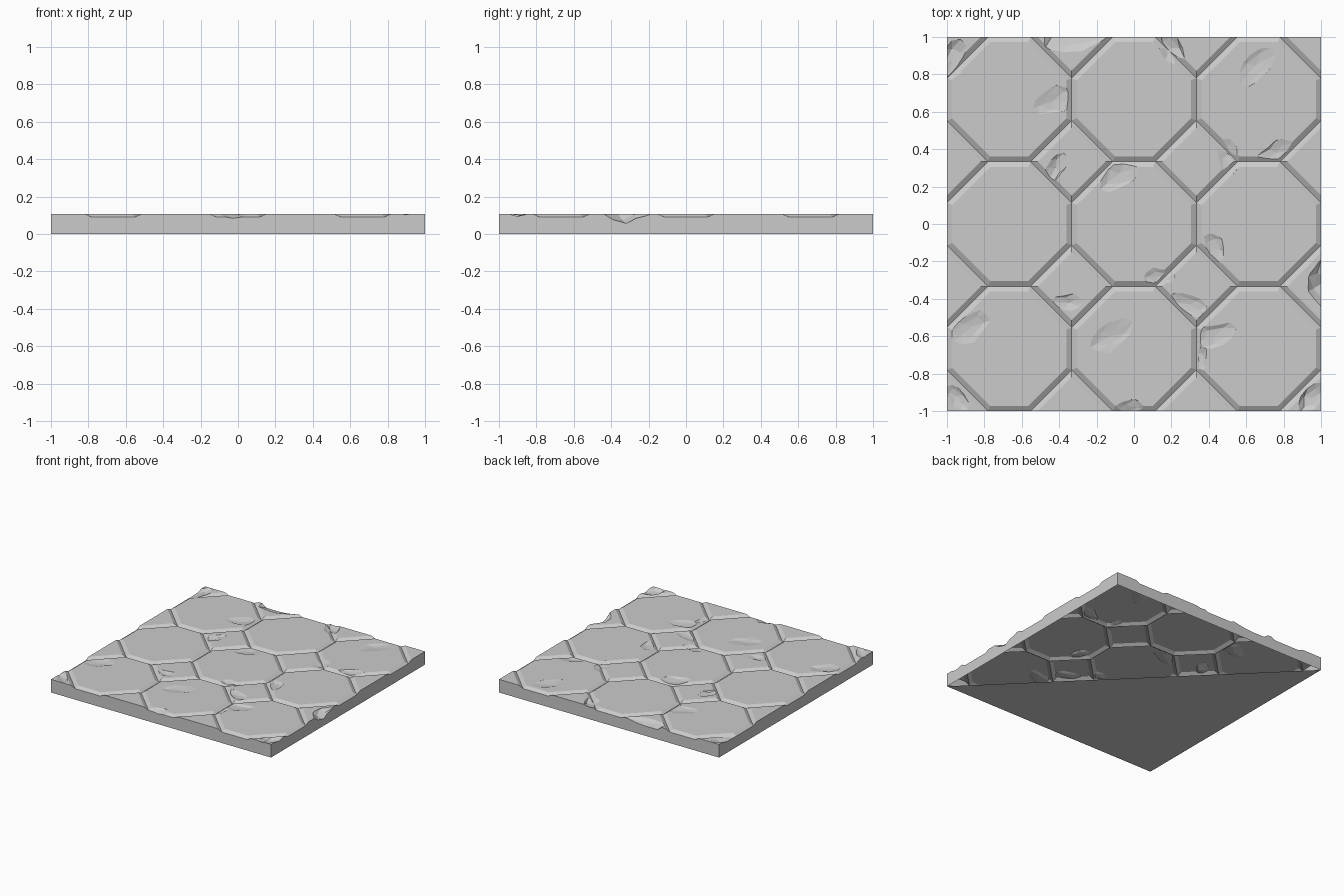
import bpy, bmesh, math, random
from mathutils import Vector, Matrix

random.seed(4)
TOP, GROOVE, BEVEL = 0.108, 0.09, 0.028
PITCH = 2 / 3
CUT = 0.22                      # half diagonal of the square tiles
HALF = PITCH / 2

if "Cube" in bpy.data.objects:
    bpy.data.objects.remove(bpy.data.objects["Cube"])

stone = bpy.data.materials.new("grey stone")
stone.use_nodes = True
GREY = (0.6, 0.6, 0.6, 1)
stone.diffuse_color = GREY
stone.node_tree.nodes["Principled BSDF"].inputs["Base Color"].default_value = GREY


def on_border(a, b):
    return any(abs(abs(a[k]) - 1) < 1e-4 and abs(a[k] - b[k]) < 1e-4 for k in (0, 1))


def inset_outline(points, widths):
    """Move each edge of a counter-clockwise outline inward by its own width."""
    result = []
    for i, p in enumerate(points):
        before = (p - points[i - 1]).normalized()
        after = (points[(i + 1) % len(points)] - p).normalized()
        n1, n2 = Vector((-before.y, before.x)), Vector((-after.y, after.x))
        det = n1.x * n2.y - n1.y * n2.x
        w1, w2 = widths[i - 1], widths[i]
        result.append(p + Vector((w1 * n2.y - w2 * n1.y, w2 * n1.x - w1 * n2.x)) / det)
    return result


def add_tile(bm, points, bevel_border):
    """A flat tile top with a sloped skirt down to the groove."""
    mid = sum(points, Vector((0, 0))) / len(points)
    points.sort(key=lambda p: math.atan2(p.y - mid.y, p.x - mid.x))
    n = len(points)
    widths = [0 if on_border(points[i], points[(i + 1) % n]) and not bevel_border else BEVEL
              for i in range(n)]
    rim = [bm.verts.new((p.x, p.y, GROOVE)) for p in points]
    crown = [bm.verts.new((p.x, p.y, TOP)) for p in inset_outline(points, widths)]
    bm.faces.new(crown)
    for i in range(n):
        j = (i + 1) % n
        bm.faces.new((rim[i], rim[j], crown[j], crown[i]))


def make_object(name, bm):
    mesh = bpy.data.meshes.new(name)
    bm.to_mesh(mesh)
    bm.free()
    obj = bpy.data.objects.new(name, mesh)
    bpy.context.collection.objects.link(obj)
    return obj


# Octagon tiles with small square tiles between them
bm = bmesh.new()
short = HALF - CUT
for i in (-1, 0, 1):
    for j in (-1, 0, 1):
        centre = Vector((i, j)) * PITCH
        corners = [(sx * a, sy * b) for sx in (-1, 1) for sy in (-1, 1)
                   for a, b in ((HALF, short), (short, HALF))]
        add_tile(bm, [centre + Vector(c) for c in corners], True)
for i in range(4):
    for j in range(4):
        centre = Vector((i * PITCH - 1, j * PITCH - 1))
        points = [centre + Vector(d) * CUT for d in ((1, 0), (0, 1), (-1, 0), (0, -1))]
        points = [p for p in points if max(abs(p.x), abs(p.y)) < 1.001]
        if len(points) == 2:
            points.append(centre)
        add_tile(bm, points, False)
bmesh.ops.remove_doubles(bm, verts=bm.verts[:], dist=1e-4)

# Side walls and underside, split along one diagonal
rim_edges = [e for e in bm.edges if e.is_boundary]
walls = bmesh.ops.extrude_edge_only(bm, edges=rim_edges)["geom"]
base_verts = [g for g in walls if isinstance(g, bmesh.types.BMVert)]
for v in base_verts:
    v.co.z = 0
base_verts.sort(key=lambda v: math.atan2(v.co.y, v.co.x))
bm.faces.new(base_verts)
ends = [v for v in base_verts if abs(v.co.x + v.co.y) < 1e-3 and abs(v.co.x) > 0.99]
bmesh.ops.connect_vert_pair(bm, verts=ends)
bmesh.ops.recalc_face_normals(bm, faces=bm.faces[:])
slab = make_object("floor_slab", bm)

# Worn chips: x, y, length, direction in degrees, depth
chips = [
    (-.33, 1, .2, 0, .035), (.2, .94, .13, 120, .02), (.65, .85, .15, 50, .012),
    (-.43, .66, .15, 20, .01), (-.42, .3, .1, 60, .015), (-.08, .27, .16, 40, .015),
    (.5, .37, .12, 100, .014), (.76, .38, .12, 30, .014), (.43, -.13, .11, 110, .015),
    (1, -.32, .14, 90, .045), (.13, -.28, .1, 0, .014), (.3, -.43, .12, 150, .014),
    (-.13, -.6, .16, 30, .01), (.43, -.6, .14, 20, .012), (-.87, -.55, .15, 40, .013),
    (-.97, .87, .14, 70, .025), (.95, -.93, .12, 50, .025), (-.03, -1, .13, 0, .026),
    (-.35, -.42, .1, 0, .012), (.35, -.73, .09, 80, .014), (-.95, -.92, .1, 130, .015),
]
bm = bmesh.new()
for x, y, length, turn, depth in chips:
    rock = bmesh.ops.create_icosphere(bm, subdivisions=2, radius=1)["verts"]
    for v in rock:
        v.co *= random.uniform(0.85, 1.1)
    place = (Matrix.Translation((x, y, TOP + depth)) @ Matrix.Rotation(math.radians(turn), 4, "Z")
             @ Matrix.Diagonal((length, length * 0.55, depth * 2, 1)))
    bmesh.ops.transform(bm, matrix=place, verts=rock)
cutter = make_object("chip_cutter", bm)
cutter.hide_render = True

chip = slab.modifiers.new("chips", "BOOLEAN")
chip.operation, chip.solver, chip.object = "DIFFERENCE", "EXACT", cutter
chip.use_self = True
bpy.context.view_layer.update()
worn = bpy.data.meshes.new_from_object(slab.evaluated_get(bpy.context.evaluated_depsgraph_get()))
slab.modifiers.clear()
slab.data = worn
bpy.data.objects.remove(cutter)

# Leave one half of the underside open
bm = bmesh.new()
bm.from_mesh(worn)
opened = [f for f in bm.faces if f.normal.z < -0.9 and f.calc_center_median().z < 0.001
          and f.calc_center_median().x + f.calc_center_median().y > 0]
bmesh.ops.delete(bm, geom=opened, context="FACES")
bm.to_mesh(worn)
bm.free()
worn.materials.clear()
worn.materials.append(stone)
